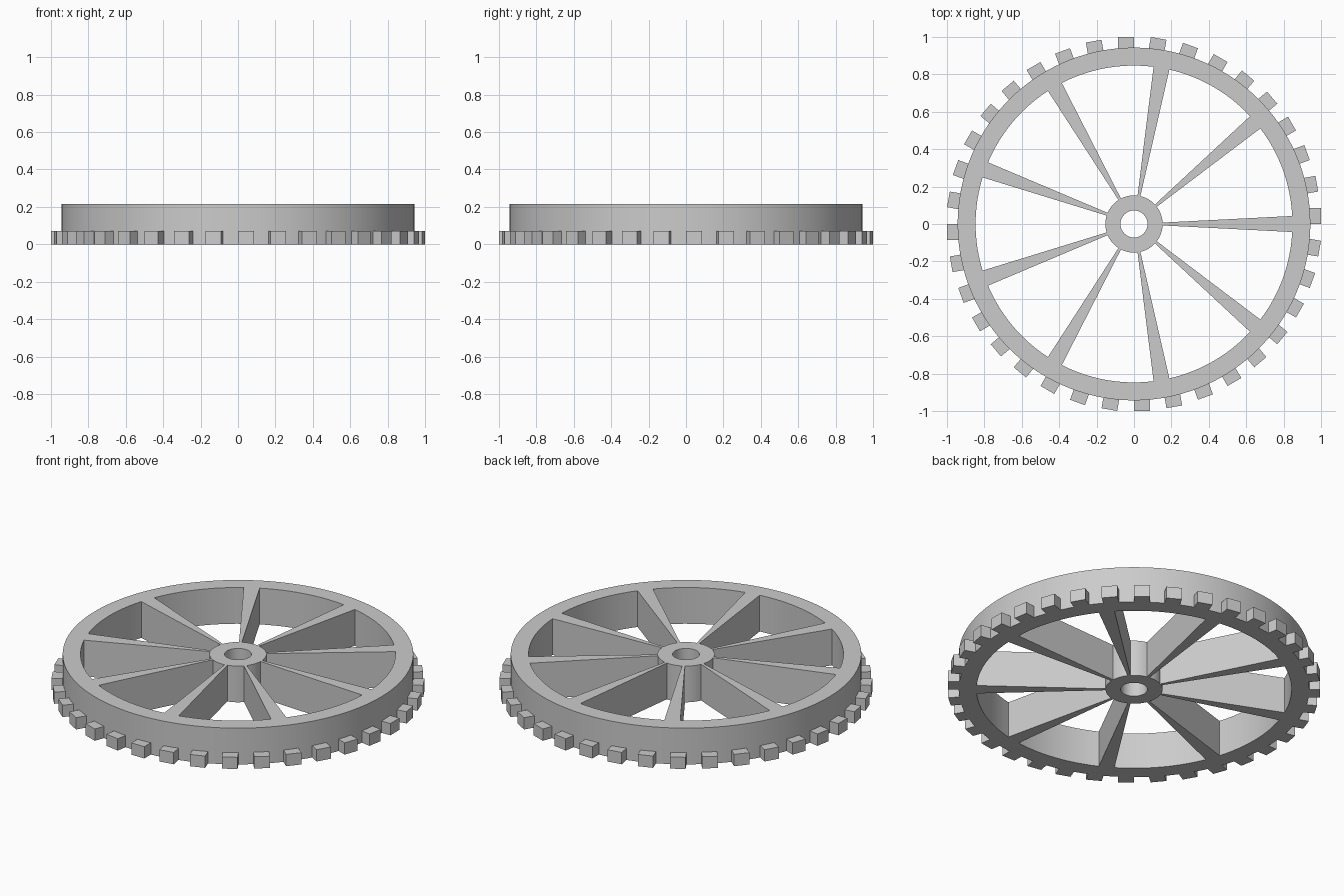
import bpy, bmesh
from math import radians, cos, sin
from mathutils import Matrix

cube = bpy.data.objects.get("Cube")
if cube:
    bpy.data.objects.remove(cube, do_unlink=True)

HEIGHT = 0.215
HOLE_R, HUB_R, RIM_IN, RIM_OUT = 0.072, 0.153, 0.847, 0.943
SPOKES, SPOKE_HALF = 9, 2.9        # spoke half angle in degrees
SPOKE_STEPS, GAP_STEPS = 2, 12
TEETH, TOOTH_W, TOOTH_H = 36, 0.085, 0.07

grey = bpy.data.materials.new("plain grey")
grey.use_nodes = True
grey.diffuse_color = (0.6, 0.6, 0.6, 1)
grey.node_tree.nodes["Principled BSDF"].inputs["Base Color"].default_value = (0.6, 0.6, 0.6, 1)


def finish(name, bm):
    """Turn a bmesh into a named grey object."""
    bmesh.ops.recalc_face_normals(bm, faces=bm.faces)
    mesh = bpy.data.meshes.new(name)
    bm.to_mesh(mesh)
    bm.free()
    mesh.materials.append(grey)
    obj = bpy.data.objects.new(name, mesh)
    bpy.context.collection.objects.link(obj)
    return obj


# Wheel: hub, tapered spokes and rim as one flat polar grid, pulled up
pitch = 360 / SPOKES
angles, in_spoke = [], []
for s in range(SPOKES):
    start = s * pitch - SPOKE_HALF
    for i in range(SPOKE_STEPS):
        angles.append(start + 2 * SPOKE_HALF * i / SPOKE_STEPS)
        in_spoke.append(True)
    for i in range(GAP_STEPS):
        angles.append(start + 2 * SPOKE_HALF + (pitch - 2 * SPOKE_HALF) * i / GAP_STEPS)
        in_spoke.append(False)

bm = bmesh.new()
rings = [[bm.verts.new((r * cos(radians(a)), r * sin(radians(a)), 0)) for a in angles]
         for r in (HOLE_R, HUB_R, RIM_IN, RIM_OUT)]
for band in range(3):
    inner, outer = rings[band], rings[band + 1]
    for i, spoke in enumerate(in_spoke):
        j = (i + 1) % len(angles)
        if band != 1 or spoke:     # leave the openings between spokes
            bm.faces.new((inner[i], outer[i], outer[j], inner[j]))
raised = bmesh.ops.extrude_face_region(bm, geom=bm.faces[:], use_keep_orig=True)["geom"]
bmesh.ops.translate(bm, verts=[v for v in raised if isinstance(v, bmesh.types.BMVert)],
                    vec=(0, 0, HEIGHT))
wheel = finish("spoked_wheel", bm)
bpy.ops.object.select_all(action="DESELECT")
wheel.select_set(True)
bpy.context.view_layer.objects.active = wheel
bpy.ops.object.shade_smooth_by_angle(angle=radians(30))

# Teeth: blocks around the lower edge, each set to one side of its radius
bm = bmesh.new()
depth = 0.07
place = (Matrix.Translation((1 - depth / 2, TOOTH_W / 2, TOOTH_H / 2))
         @ Matrix.Diagonal((depth, TOOTH_W, TOOTH_H, 1)))
for k in range(TEETH):
    turn = Matrix.Rotation(radians(360 * k / TEETH), 4, "Z")
    bmesh.ops.create_cube(bm, size=1, matrix=turn @ place)
finish("rim_teeth", bm)
